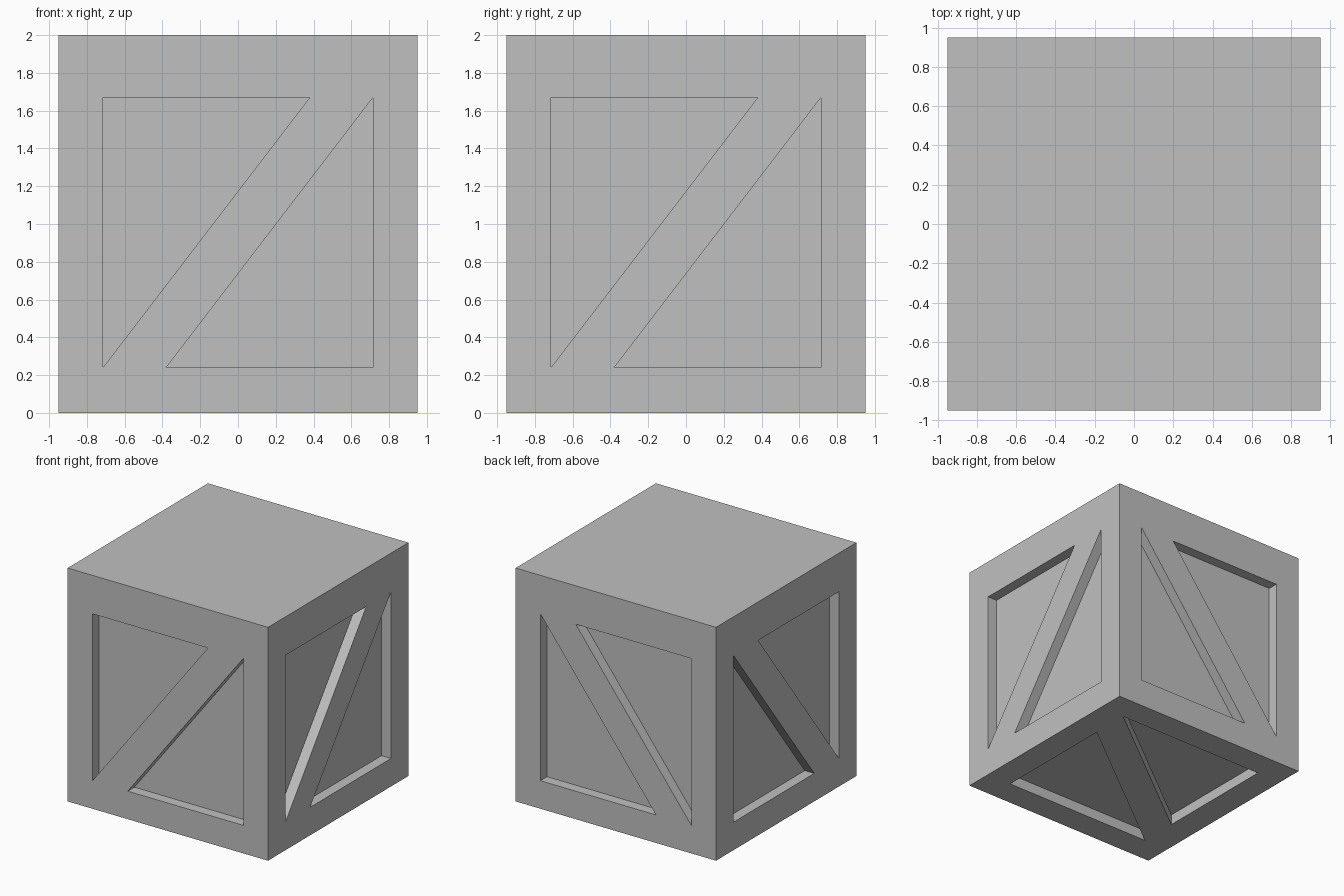
import bpy, bmesh
from mathutils import Vector

default_cube = bpy.data.objects.get("Cube")
if default_cube:
    bpy.data.objects.remove(default_cube, do_unlink=True)

HALF = 0.95      # half width of the crate
HEIGHT = 2.0
DEPTH = 0.09     # depth of the recessed panels
EDGE = 0.715     # panel edge measured from the face centre
NOTCH = 0.38     # where the diagonal brace cuts the panel
MID = 0.955      # height of the side panel centres

grey = bpy.data.materials.new("crate grey")
grey.use_nodes = True
colour = (0.53, 0.53, 0.53, 1)
grey.diffuse_color = colour
grey.node_tree.nodes["Principled BSDF"].inputs["Base Color"].default_value = colour


def new_object(name, bm):
    bmesh.ops.recalc_face_normals(bm, faces=bm.faces)
    mesh = bpy.data.meshes.new(name)
    bm.to_mesh(mesh)
    bm.free()
    mesh.materials.append(grey)
    obj = bpy.data.objects.new(name, mesh)
    bpy.context.collection.objects.link(obj)
    return obj


def add_prism(bm, outline, place, inner, outer):
    """Extrude a flat outline from the panel floor out past the face."""
    face = bm.faces.new([bm.verts.new(place(u, v, inner)) for u, v in outline])
    side = bmesh.ops.extrude_face_region(bm, geom=[face])["geom"]
    shift = place(0, 0, outer) - place(0, 0, inner)
    bmesh.ops.translate(bm, vec=shift, verts=[g for g in side if isinstance(g, bmesh.types.BMVert)])


# Solid crate body
bm = bmesh.new()
bmesh.ops.create_cube(bm, size=1)
for v in bm.verts:
    v.co = Vector((v.co.x * 2 * HALF, v.co.y * 2 * HALF, (v.co.z + 0.5) * HEIGHT))
crate = new_object("crate", bm)

# Two triangles on either side of the diagonal brace
upper = [(-EDGE, EDGE), (NOTCH, EDGE), (-EDGE, -EDGE)]
lower = [(-u, -v) for u, v in upper]

# Recesses on the four sides and the underside
bm = bmesh.new()
for outline in (upper, lower):
    for s in (-1, 1):
        add_prism(bm, outline, lambda u, v, d: Vector((u, s * d, MID + v)), HALF - DEPTH, HALF + 0.1)
        add_prism(bm, outline, lambda u, v, d: Vector((s * d, u, MID + v)), HALF - DEPTH, HALF + 0.1)
    # The underside has its triangles mirrored across the diagonal
    add_prism(bm, outline, lambda u, v, d: Vector((v, u, d)), DEPTH, -0.1)
cutter = new_object("panel_cutter", bm)
cutter.hide_render = True

# Carve the panels and discard the cutter
cut = crate.modifiers.new("panels", "BOOLEAN")
cut.operation = "DIFFERENCE"
cut.solver = "EXACT"
cut.object = cutter
bpy.context.view_layer.objects.active = crate
crate.select_set(True)
bpy.ops.object.modifier_apply(modifier=cut.name)
bpy.data.objects.remove(cutter, do_unlink=True)
